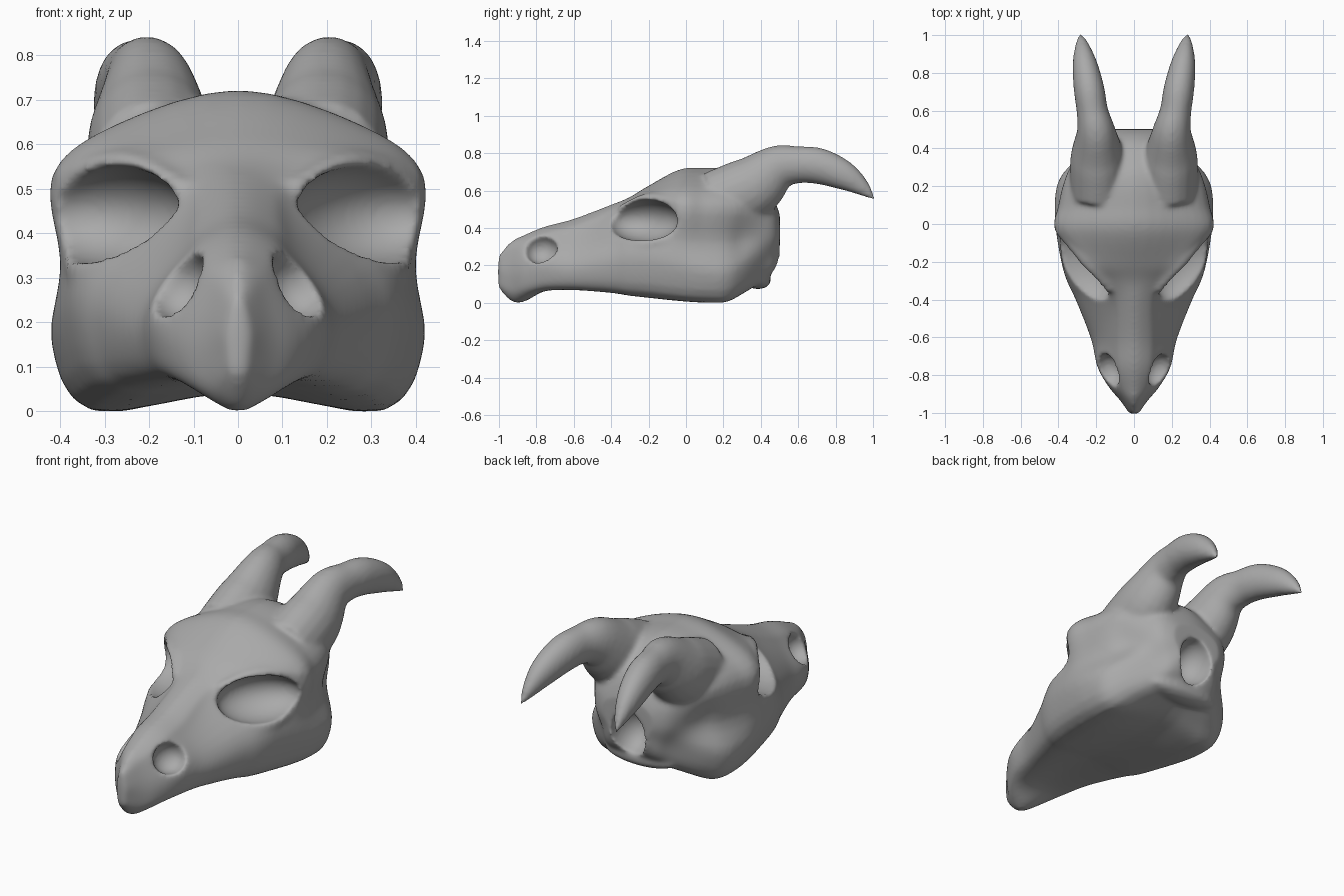
import bpy, bmesh, math
from mathutils import Vector, Matrix

cube = bpy.data.objects.get("Cube")
if cube:
    bpy.data.objects.remove(cube, do_unlink=True)


def spline(rows, steps, closed=False):
    """Smooth interpolation through rows of any width."""
    pts = [Vector(row) for row in rows]
    count = len(pts)

    def at(i):
        return pts[i % count] if closed else pts[max(0, min(count - 1, i))]

    out = []
    for i in range(count if closed else count - 1):
        a, b, c, d = (at(i + k) for k in (-1, 0, 1, 2))
        for s in range(steps):
            t = s / steps
            out.append((b * 2 + (c - a) * t + (a * 2 - b * 5 + c * 4 - d) * t ** 2
                        + (b * 3 - a - c * 3 + d) * t ** 3) * 0.5)
    if not closed:
        out.append(pts[-1])
    return out


def skin(bm, rings):
    """Closed shell through a row of rings."""
    loops = [[bm.verts.new(p) for p in ring] for ring in rings]
    size = len(loops[0])
    for one, two in zip(loops, loops[1:]):
        for i in range(size):
            j = (i + 1) % size
            bm.faces.new((one[i], one[j], two[j], two[i]))
    bm.faces.new(loops[0])
    bm.faces.new(list(reversed(loops[-1])))


def tube(bm, path, side, squash=1.0, sides=20):
    """Tapered tube; each path row is x, y, z, radius."""
    rows = spline(path, 5)
    rings = []
    for i, row in enumerate(rows):
        ahead, behind = rows[min(i + 1, len(rows) - 1)], rows[max(i - 1, 0)]
        tangent = (ahead - behind).to_3d().normalized()
        across = tangent.cross(Vector((0, 0, 1))).normalized()
        up = across.cross(tangent)
        ring = []
        for k in range(sides):
            a = math.tau * k / sides
            p = row.to_3d() + (across * math.cos(a) * squash + up * math.sin(a)) * row[3]
            ring.append((p.x * side, p.y, p.z))
        rings.append(ring)
    skin(bm, rings)


def ellipsoid(bm, centre, radii, side=1, turn=0, roll=0):
    x, y, z = centre
    matrix = (Matrix.Translation((x * side, y, z))
              @ Matrix.Rotation(math.radians(turn * side), 4, "Z")
              @ Matrix.Rotation(math.radians(roll * side), 4, "Y")
              @ Matrix.Diagonal((*radii, 1)))
    bmesh.ops.create_uvsphere(bm, u_segments=36, v_segments=24, radius=1, matrix=matrix)


def make_object(name, bm):
    bmesh.ops.recalc_face_normals(bm, faces=bm.faces)
    mesh = bpy.data.meshes.new(name)
    bm.to_mesh(mesh)
    bm.free()
    obj = bpy.data.objects.new(name, mesh)
    bpy.context.collection.objects.link(obj)
    return obj


def section(row):
    """Mirrored cross-section of the head at one station."""
    y, palate, jaw, w_jaw, w_mid, w_brow, brow, top = row
    rise = brow - jaw
    half = [(w_jaw * .78, jaw), (w_jaw, jaw + rise * .3), (w_mid, jaw + rise * .62),
            (w_brow, brow), (w_brow * .66, brow + (top - brow) * .6)]
    ring = [(0, palate)] + half + [(0, top)] + [(-x, z) for x, z in reversed(half)]
    return [(p.x, y, p.y) for p in spline(ring, 4, closed=True)]


# Head: y, palate z, jaw z, jaw / middle / brow half widths, brow z, top z
stations = [
    (-1, .09, .1, .02, .025, .015, .23, .26),
    (-.93, .015, .055, .07, .07, .05, .28, .335),
    (-.86, .012, .06, .13, .125, .085, .31, .37),
    (-.75, .07, .08, .19, .185, .11, .35, .415),
    (-.6, .085, .08, .228, .205, .12, .38, .455),
    (-.4, .08, .065, .305, .275, .12, .47, .53),
    (-.3, .07, .05, .35, .325, .17, .52, .57),
    (-.2, .06, .04, .38, .36, .26, .565, .63),
    (-.03, .05, .02, .41, .398, .412, .54, .72),
    (.1, .05, .01, .42, .385, .395, .53, .728),
    (.22, .06, .012, .405, .35, .37, .53, .725),
    (.31, .085, .06, .345, .295, .335, .52, .7),
    (.42, .13, .135, .22, .25, .25, .49, .63),
    (.475, .18, .19, .17, .21, .2, .46, .56),
    (.507, .23, .25, .12, .15, .14, .42, .48),
]
horn = [(.19, .17, .54, .175), (.195, .35, .62, .17), (.2, .49, .725, .125),
        (.22, .6, .745, .1), (.238, .72, .737, .097), (.26, .85, .687, .079),
        (.275, .95, .62, .044), (.285, 1.015, .558, .006)]
brow_ridge = [(.12, -.34, .5, .03), (.25, -.19, .56, .035), (.385, -.02, .53, .035)]
cheek_ridge = [(.2, -.44, .32, .025), (.33, -.23, .315, .04), (.365, -.04, .36, .03)]

body = bmesh.new()
skin(body, [section(row) for row in spline(stations, 5)])
hollows = bmesh.new()
for side in (1, -1):
    tube(body, horn, side, squash=.84)
    tube(body, brow_ridge, side)
    tube(body, cheek_ridge, side)
    # Eye sockets and nostrils
    ellipsoid(hollows, (.295, -.225, .448), (.15, .217, .113), side, turn=-42)
    ellipsoid(hollows, (.13, -.768, .29), (.075, .088, .078), side, turn=-22, roll=-35)
# Lip under the neck opening, and the opening itself
ellipsoid(body, (0, .39, .13), (.21, .07, .05))
ellipsoid(hollows, (0, .49, .28), (.1, .14, .125))

skull = make_object("horned_skull", body)
cutter = make_object("hollow_cutter", hollows)
cutter.hide_render = True


# Fuse the parts, cut the hollows, then soften the rims
def fuse(name):
    remesh = skull.modifiers.new(name, "REMESH")
    remesh.mode = "VOXEL"
    remesh.voxel_size = .011


fuse("fuse_parts")
cut = skull.modifiers.new("cut_hollows", "BOOLEAN")
cut.operation = "DIFFERENCE"
cut.solver = "EXACT"
cut.object = cutter
fuse("even_surface")
soften = skull.modifiers.new("soften", "SMOOTH")
soften.factor = .5
soften.iterations = 10

bpy.context.view_layer.update()
graph = bpy.context.evaluated_depsgraph_get()
mesh = bpy.data.meshes.new_from_object(skull.evaluated_get(graph))
skull.modifiers.clear()
skull.data = mesh
mesh.name = "horned_skull"
bpy.data.objects.remove(cutter, do_unlink=True)

# Stand on the ground, centred
low = [min(v.co[i] for v in mesh.vertices) for i in range(3)]
high = [max(v.co[i] for v in mesh.vertices) for i in range(3)]
base = Vector(((low[0] + high[0]) / 2, (low[1] + high[1]) / 2, low[2]))
mesh.transform(Matrix.Translation(-base))

bone = bpy.data.materials.new("grey_bone")
bone.use_nodes = True
colour = (.4, .4, .4, 1)
bone.diffuse_color = colour
bone.node_tree.nodes["Principled BSDF"].inputs["Base Color"].default_value = colour
mesh.materials.clear()
mesh.materials.append(bone)
for face in mesh.polygons:
    face.use_smooth = True
    face.material_index = 0
